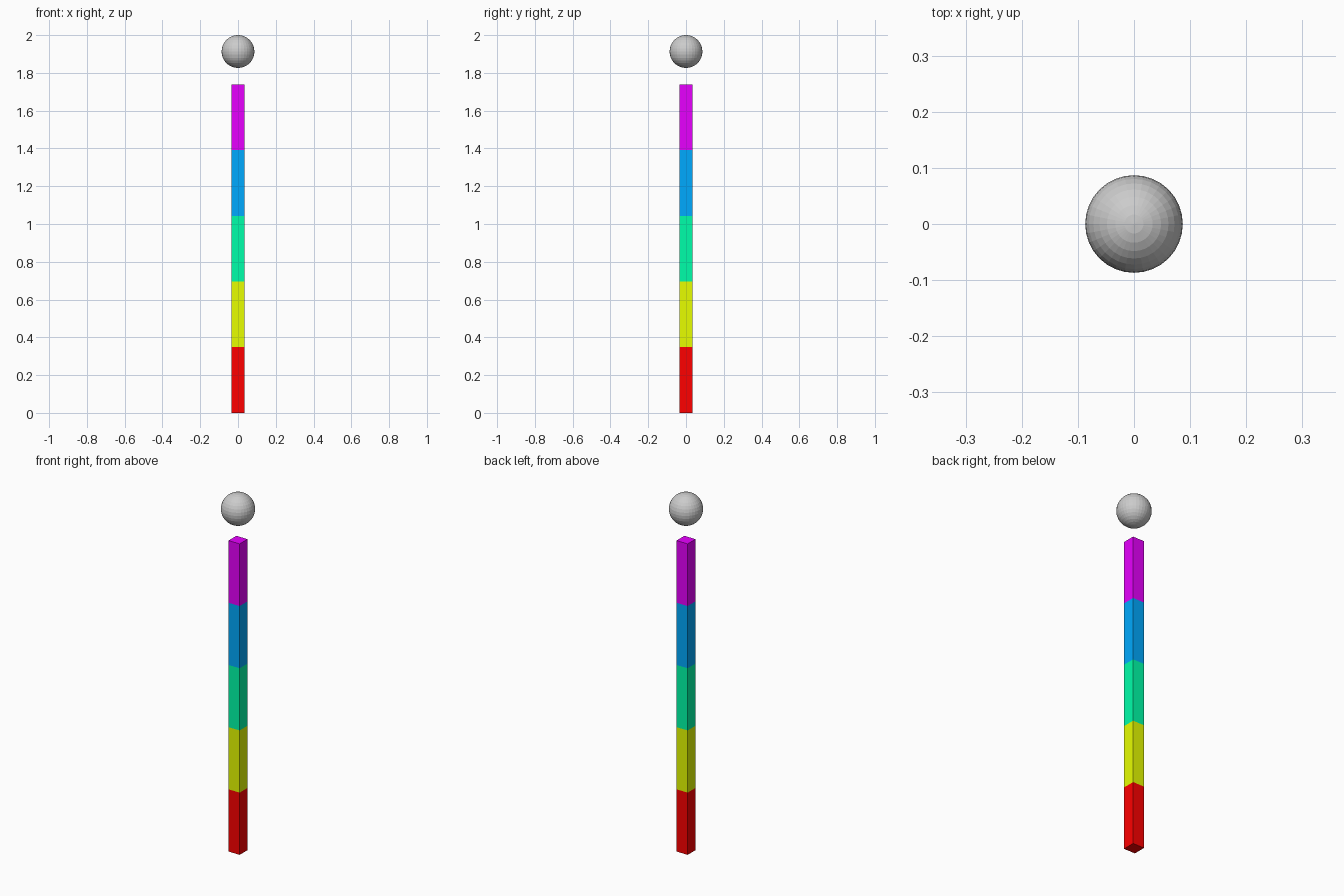
import bpy

if "Cube" in bpy.data.objects:
    bpy.data.objects.remove(bpy.data.objects["Cube"])

S = 2 / 5.75          # one pole segment's height
W = 0.2 * S           # pole width
R = 0.25 * S          # ball radius

names = ["red", "yellow", "green", "blue", "magenta"]
colors = [(1, 0, 0), (0.8, 1, 0), (0, 1, 0.4), (0, 0.4, 1), (0.8, 0, 1)]

# Stacked coloured pole segments
for i, (name, rgb) in enumerate(zip(names, colors)):
    bpy.ops.mesh.primitive_cube_add(size=1, location=(0, 0, (i + 0.5) * S))
    seg = bpy.context.object
    seg.name = f"pole_segment_{name}"
    seg.scale = (W, W, S)
    bpy.ops.object.transform_apply(location=False, rotation=False, scale=True)
    mat = bpy.data.materials.new(f"{name}_paint")
    mat.diffuse_color = (*rgb, 1)
    mat.use_nodes = True
    mat.node_tree.nodes["Principled BSDF"].inputs["Base Color"].default_value = mat.diffuse_color
    seg.data.materials.append(mat)

# Floating faceted ball above the pole
bpy.ops.mesh.primitive_uv_sphere_add(segments=32, ring_count=16, radius=R,
                                     location=(0, 0, 2 - R))
bpy.context.object.name = "top_ball"
